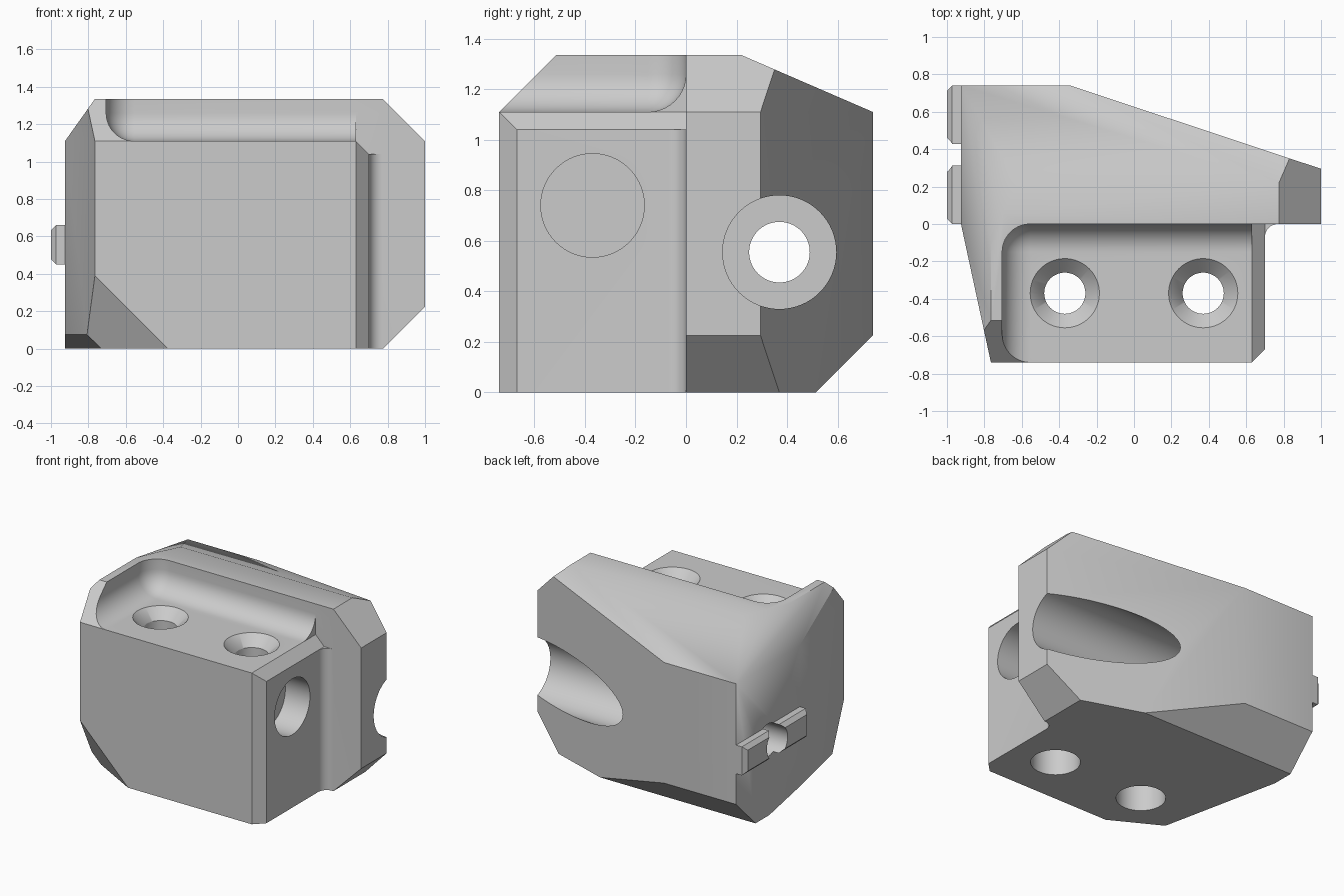
import bpy, bmesh
from mathutils import Vector, Matrix

default = bpy.data.objects.get("Cube")
if default:
    bpy.data.objects.remove(default)

grey = bpy.data.materials.new("light_grey")
grey.use_nodes = True
grey.diffuse_color = (0.6, 0.6, 0.6, 1)
grey.node_tree.nodes["Principled BSDF"].inputs["Base Color"].default_value = (0.6, 0.6, 0.6, 1)


def finish(bm, name):
    bmesh.ops.recalc_face_normals(bm, faces=bm.faces)
    mesh = bpy.data.meshes.new(name)
    bm.to_mesh(mesh)
    bm.free()
    mesh.materials.append(grey)
    obj = bpy.data.objects.new(name, mesh)
    bpy.context.collection.objects.link(obj)
    return obj


def box_bm(lo, hi):
    lo, hi = Vector(lo), Vector(hi)
    bm = bmesh.new()
    bmesh.ops.create_cube(bm, size=1)
    for v in bm.verts:
        v.co = (lo + hi) / 2 + v.co * (hi - lo)
    return bm


def box(name, lo, hi, radius, segments, pick):
    """Box with the edges chosen by pick(edge) bevelled."""
    bm = box_bm(lo, hi)
    bmesh.ops.bevel(bm, geom=[e for e in bm.edges if pick(e)], offset=radius,
                    segments=segments, profile=0.5, affect='EDGES')
    return finish(bm, name)


def round_cutter(name, start, end, r1, r2):
    """Cylinder or cone between two points."""
    start, end = Vector(start), Vector(end)
    axis = end - start
    bm = bmesh.new()
    spin = axis.to_track_quat('Z', 'Y').to_matrix().to_4x4()
    bmesh.ops.create_cone(bm, cap_ends=True, segments=64, radius1=r1, radius2=r2,
                          depth=axis.length,
                          matrix=Matrix.Translation((start + end) / 2) @ spin)
    return finish(bm, name)


def cut(target, cutter):
    cutter.hide_render = True
    mod = target.modifiers.new("cut", 'BOOLEAN')
    mod.operation, mod.solver, mod.object = 'DIFFERENCE', 'EXACT', cutter
    bpy.context.view_layer.objects.active = target
    bpy.ops.object.modifier_apply(modifier=mod.name)


def clip(bm, point, normal):
    geom = bm.verts[:] + bm.edges[:] + bm.faces[:]
    res = bmesh.ops.bisect_plane(bm, geom=geom, plane_co=point, plane_no=normal,
                                 dist=1e-5, clear_outer=True)
    edges = [e for e in res["geom_cut"] if isinstance(e, bmesh.types.BMEdge)]
    if edges:
        bmesh.ops.contextual_create(bm, geom=edges)


# Faceted block: a box clipped by planes (point on plane, outward normal)
bm = box_bm((-0.925, -0.74, 0), (1, 0.74, 1.335))
back_corner = Vector((-0.925, 0.74, 1.11))
facets = [
    ((1, 0.295, 0), (0.445, 1.34, 0)),           # slanted back
    ((-0.925, 0, 0), (-0.74, -0.16, 0)),         # slanted side
    ((0.63, -0.74, 0), (1, -1, 0)),              # front upright corner
    ((1, 0, 1.11), (1, 0, 1)),                   # end, top
    ((0.775, 0, 0), (1, 0, -1)),                 # end, bottom
    ((0, -0.74, 1.11), (0, -1, 1)),              # front, top
    ((0, 0.515, 0), (0, 1, -1)),                 # back, bottom
    (back_corner, (0, 0.225, 0.52)),             # back, top
    (back_corner, (-0.225, 0, 0.16)),            # side, top
    ((-0.925, 0, 0.075), (-0.977, -0.211, -1)),  # side, bottom
    ((-0.375, -0.74, 0), (-1, -1.825, -1)),      # front lower corner
]
for point, normal in facets:
    clip(bm, point, normal)
# Blend facets fanning out of the back top corner
fan = [Vector(p) for p in ((-0.765, -0.09, 1.335), (-0.70, 0.06, 1.335), (-0.62, 0.22, 1.335))]
for a, b in zip(fan, fan[1:]):
    normal = (a - back_corner).cross(b - back_corner)
    clip(bm, back_corner, normal if normal.z > 0 else -normal)
body = finish(bm, "body")

# Rounded top pocket and the notch beside the front block
pocket = box("pocket_cutter", (-0.705, -1.5, 1.11), (1.5, 0, 2), 0.15, 10, lambda e: True)
notch = box("notch_cutter", (0.70, -1.5, -0.5), (1.5, 0, 2), 0.07, 8,
            lambda e: abs(e.verts[0].co.z - e.verts[1].co.z) > 1)

# Bevel along the front block's top edge
bm = bmesh.new()
outline = [(0.63, 1.11), (0.70, 1.04), (0.78, 1.04), (0.78, 1.5), (0.63, 1.5)]
face = bm.faces.new([bm.verts.new((x, -1, z)) for x, z in outline])
side = bmesh.ops.extrude_face_region(bm, geom=[face])["geom"]
bmesh.ops.translate(bm, vec=(0, 1, 0),
                    verts=[v for v in side if isinstance(v, bmesh.types.BMVert)])
edge_bevel = finish(bm, "edge_bevel_cutter")

cutters = [pocket, notch, edge_bevel]

# Two countersunk upright holes, wider underneath
for x in (-0.37, 0.37):
    def at(z):
        return (x, -0.37, z)
    cutters += [
        round_cutter("hole_cutter", at(-0.2), at(1.5), 0.11, 0.11),
        round_cutter("countersink_cutter", at(1.035), at(1.13), 0.11, 0.205),
        round_cutter("underside_cutter", at(-0.2), at(0.35), 0.165, 0.165),
    ]

# Blind side recess, and the long stepped bore
bore = round_cutter("bore_cutter", (-1.3, 0.37, 0.555), (1.3, 0.37, 0.555), 0.12, 0.12)
cutters += [
    round_cutter("recess_cutter", (0.5, -0.37, 0.74), (1.3, -0.37, 0.74), 0.205, 0.205),
    round_cutter("wide_bore_cutter", (-0.3, 0.37, 0.555), (1.3, 0.37, 0.555), 0.225, 0.225),
    bore,
]
for cutter in cutters:
    cut(body, cutter)

# Locating rail on the side, split by the bore
rail = box("locating_rail", (-1, 0, 0.45), (-0.9, 0.74, 0.66), 0.028, 1,
           lambda e: all(v.co.x < -0.99 for v in e.verts))
cut(rail, bore)

for cutter in cutters:
    bpy.data.objects.remove(cutter)

for obj in (body, rail):
    bpy.ops.object.select_all(action='DESELECT')
    obj.select_set(True)
    bpy.context.view_layer.objects.active = obj
    bpy.ops.object.shade_smooth_by_angle(angle=0.62)
